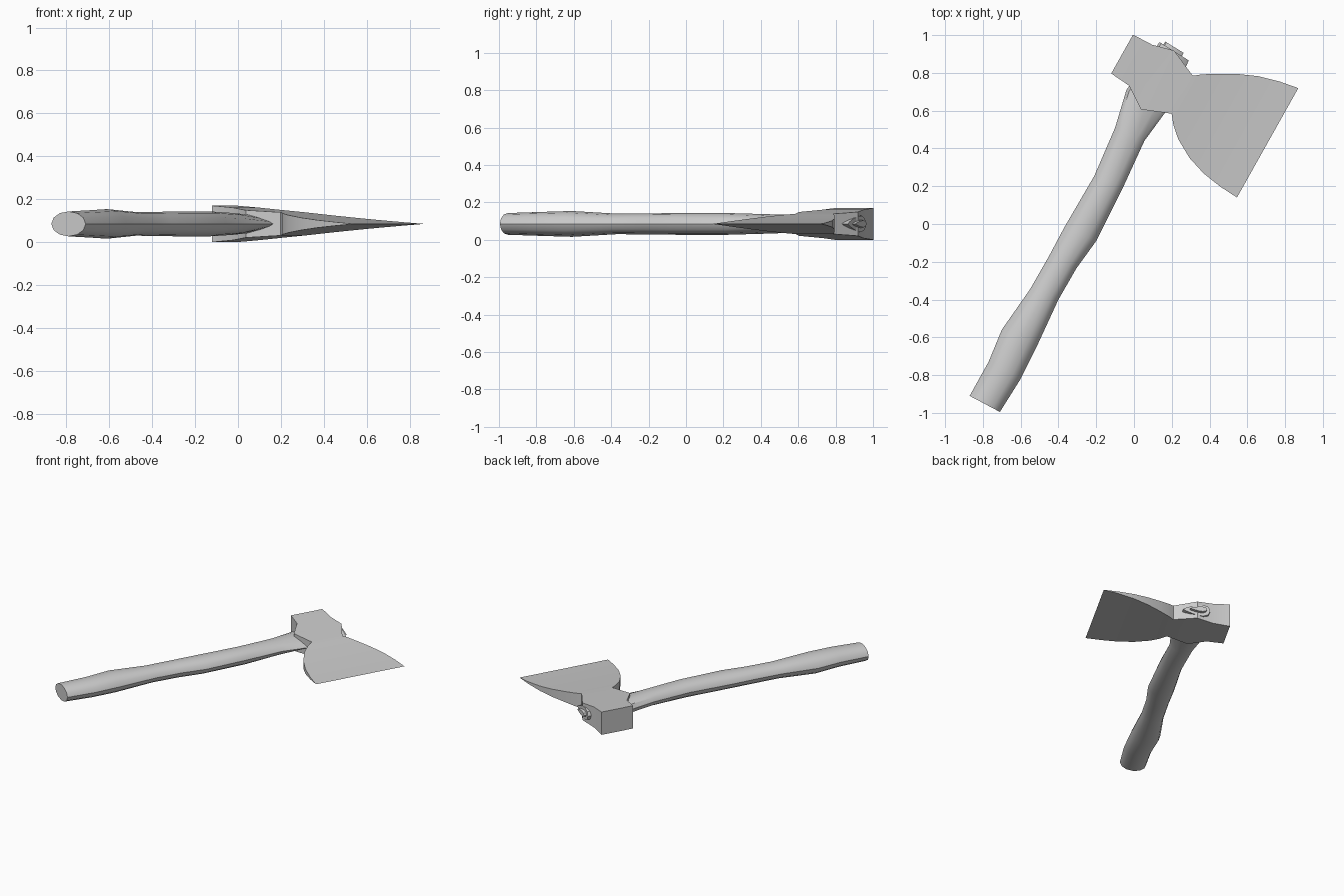
import bpy, bmesh
from math import cos, sin, pi, radians
from mathutils import Vector

if "Cube" in bpy.data.objects:
    bpy.data.objects.remove(bpy.data.objects["Cube"])

ZC = 0.085                               # mid-plane height
U = Vector((0.489, 0.872, 0))            # along the handle, towards the top
V = Vector((0.872, -0.489, 0))           # towards the cutting edge
UP = Vector((0, 0, 1))


def uv(u, v, z=0.0):
    return U * u + V * v + UP * (ZC + z)


def loft(name, rings, angle=30):
    """Skin a list of equal-length rings, cap the ends, shade by angle."""
    bm = bmesh.new()
    loops = [[bm.verts.new(p) for p in ring] for ring in rings]
    n = len(loops[0])
    for a, b in zip(loops, loops[1:]):
        for i in range(n):
            j = (i + 1) % n
            bm.faces.new((a[i], a[j], b[j], b[i]))
    bm.faces.new(loops[0])
    bm.faces.new(loops[-1])
    bmesh.ops.remove_doubles(bm, verts=bm.verts, dist=0.0005)
    bmesh.ops.recalc_face_normals(bm, faces=bm.faces)
    mesh = bpy.data.meshes.new(name)
    bm.to_mesh(mesh)
    bm.free()
    ob = bpy.data.objects.new(name, mesh)
    bpy.context.collection.objects.link(ob)
    bpy.ops.object.select_all(action='DESELECT')
    ob.select_set(True)
    bpy.context.view_layer.objects.active = ob
    bpy.ops.object.shade_smooth_by_angle(angle=radians(angle))
    return ob


def section(left, right, half, point, n=12):
    """Oval ring between two edge points; point > 0 pinches the blade side."""
    l, r = Vector((*left, ZC)), Vector((*right, ZC))
    mid, axis = (l + r) / 2, (r - l) / 2
    ring = []
    for i in range(n):
        t = 2 * pi * i / n
        w = half * sin(t) * (1 - point * (1 + cos(t)) / 2)
        ring.append(mid + axis * cos(t) + UP * w)
    return ring


# Axe head: v, lower u, upper u, half thickness
head = [
    (-0.495, 0.636, 0.872, 0.085),
    (-0.380, 0.626, 0.875, 0.076),
    (-0.265, 0.547, 0.905, 0.064),
    (-0.112, 0.607, 0.837, 0.054),
    (-0.075, 0.560, 0.866, 0.049),
    (-0.015, 0.506, 0.903, 0.041),
    (0.085, 0.449, 0.959, 0.029),
    (0.190, 0.414, 1.004, 0.018),
    (0.302, 0.396, 1.035, 0.008),
    (0.407, 0.389, 1.053, 0.0),
]
loft("axe_head", [[uv(a, v, -h), uv(b, v, -h), uv(b, v, h), uv(a, v, h)]
                  for v, a, b, h in head])

# Handle: left edge, right edge, half thickness, pinch; ends inside the eye
handle = [
    ((-0.87, -0.91), (-0.71, -0.995), 0.058, 0),
    ((-0.77, -0.73), (-0.60, -0.82), 0.064, 0),
    ((-0.70, -0.56), (-0.52, -0.66), 0.069, 0),
    ((-0.55, -0.345), (-0.40, -0.40), 0.055, 0),
    ((-0.45, -0.17), (-0.305, -0.235), 0.056, 0),
    ((-0.37, -0.02), (-0.20, -0.09), 0.058, 0),
    ((-0.21, 0.255), (-0.055, 0.20), 0.058, 0),
    ((-0.10, 0.51), (0.055, 0.44), 0.055, 0.15),
    ((-0.04, 0.71), (0.165, 0.59), 0.066, 0.75),
    ((0.135, 0.963), (0.29, 0.866), 0.062, 0.75),
]
loft("handle", [section(*s) for s in handle], 40)

# Small wedge driven into the handle end
loft("wedge", [section((0.15, 0.94), (0.25, 0.88), 0.032, 0.75),
               section((0.165, 0.966), (0.263, 0.906), 0.026, 0.75)])
